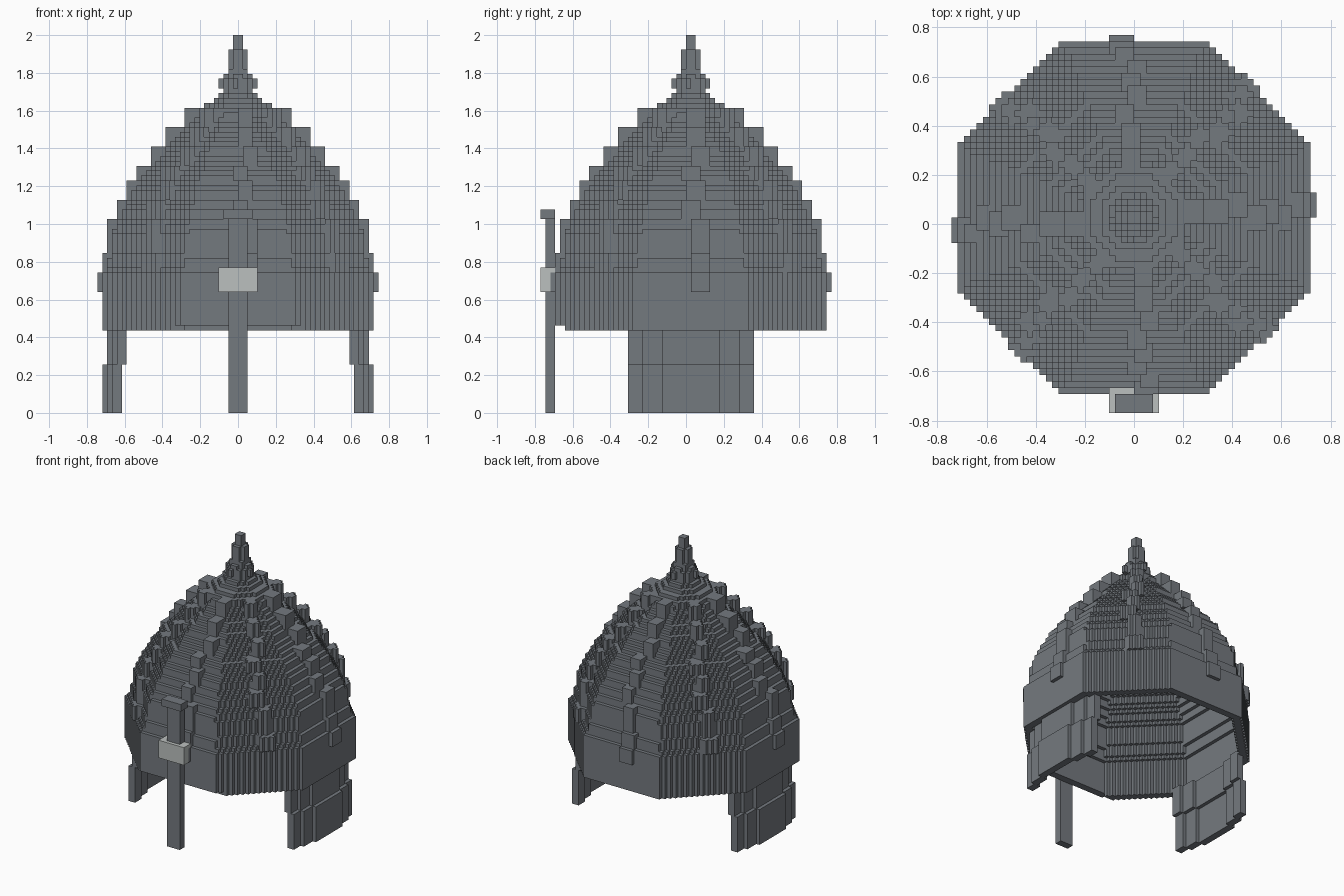
import bpy, bmesh, math, random
from mathutils import Vector

random.seed(4)
S = 2 / 78          # block size
MID = 1             # dome axis, in blocks along y
WALL = 2            # shell thickness in blocks

if "Cube" in bpy.data.objects:
    bpy.data.objects.remove(bpy.data.objects["Cube"], do_unlink=True)


def material(name, rgb):
    m = bpy.data.materials.new(name)
    m.use_nodes = True
    m.diffuse_color = (*rgb, 1)
    m.node_tree.nodes["Principled BSDF"].inputs["Base Color"].default_value = (*rgb, 1)
    return m


steel = material("dark steel", (0.175, 0.192, 0.212))
silver = material("light silver", (0.5, 0.53, 0.52))

# Six block sides: normal axis and direction
SIDES = [(axis, d) for axis in range(3) for d in (0, 1)]


def build(name, cells, mat):
    """Make one mesh from the exposed sides of a set of grid blocks."""
    bm = bmesh.new()
    verts = {}

    def vert(p):
        if p not in verts:
            verts[p] = bm.verts.new(Vector(p) * S)
        return verts[p]

    for c in cells:
        for axis, d in SIDES:
            n = list(c)
            n[axis] += 2 * d - 1
            if tuple(n) in cells:
                continue
            a, b = (axis + 1) % 3, (axis + 2) % 3
            ring = []
            for u, v in ((0, 0), (1, 0), (1, 1), (0, 1)):
                p = list(c)
                p[axis] += d
                p[a] += u
                p[b] += v
                ring.append(vert(tuple(p)))
            bm.faces.new(ring if d else ring[::-1])
    me = bpy.data.meshes.new(name)
    bm.to_mesh(me)
    bm.free()
    me.materials.append(mat)
    ob = bpy.data.objects.new(name, me)
    bpy.context.collection.objects.link(ob)


def box(name, lo, hi, mat):
    """Plain box between two grid corners."""
    lo, hi = Vector(lo) * S, Vector(hi) * S
    bpy.ops.mesh.primitive_cube_add(size=1, location=(lo + hi) / 2)
    ob = bpy.context.object
    ob.name = name
    ob.scale = hi - lo
    ob.data.materials.append(mat)


# Dome radius against height
PROFILE = [(0.4, 0.718), (0.74, 0.718), (0.76, 0.697), (0.85, 0.674), (0.94, 0.67),
           (1.03, 0.625), (1.13, 0.572), (1.23, 0.517), (1.31, 0.443), (1.41, 0.367),
           (1.51, 0.264), (1.61, 0.197), (1.68, 0.1), (1.71, 0.08), (1.77, 0.075),
           (1.83, 0.055), (1.92, 0.052), (1.93, 0.026), (2.2, 0.026)]


def radius(z):
    """Dome radius in blocks."""
    for (z0, r0), (z1, r1) in zip(PROFILE, PROFILE[1:]):
        if z <= z1:
            return (r0 + (r1 - r0) * (z - z0) / (z1 - z0)) / S


def in_octagon(x, y, r):
    x, y = abs(x), abs(y)
    return max(x, y) <= r and x + y <= max(1.4 * r, 1)


# Stud courses: bottom layer, top layer, sideways offset
starts = [25, 29, 33, 36, 40, 44, 48, 51, 55, 59, 63]
courses = [(a, b, 2 if a < 40 else random.choice((0, 1, 2)))
           for a, b in zip(starts, starts[1:])]

dome, spike, studs = set(), set(), set()
for k in range(17, 78):
    z = (k + 0.5) * S
    r = radius(z)
    inner = min(r, radius(z + 0.05)) - WALL
    course = next((c for c in courses if c[0] <= k < c[1]), None)
    for i in range(-30, 30):
        for j in range(-30, 30):
            x, y = i + 0.5, j + 0.5 - MID
            if in_octagon(x, y, r):
                if k == 17 and j < -25:
                    continue    # raised brow edge
                if k >= 66:
                    spike.add((i, j, k))
                elif k > 60 or not in_octagon(x, y, inner):
                    dome.add((i, j, k))
            elif course:
                # studs near the middle of each of the eight faces
                face = round(math.atan2(y, x) / (math.pi / 4))
                if k < 29 and face % 2:
                    continue
                ang = face * math.pi / 4
                u = x * math.cos(ang) + y * math.sin(ang)
                t = y * math.cos(ang) - x * math.sin(ang)
                half = 2 if k < 33 else 1.5
                reach = radius((course[0] + 0.5) * S) + 1
                if u <= reach and abs(t - course[2]) <= half:
                    studs.add((i, j, k))

# Small collar studs on the spike
for k in (67, 68):
    for i, j in ((-4, 0), (3, 0), (0, 4), (-1, -3)):
        studs.add((i, j, k))

build("dome_shell", dome, steel)
build("top_spike", spike, steel)
build("face_studs", studs, steel)

# Bowed cheek guards, flaring one block outward near the bottom
for name, side in (("left_cheek_guard", 1), ("right_cheek_guard", -1)):
    cells = set()
    for j in range(-12, 14):
        t = abs(j + 0.5 - MID) / 13
        bow = round(2.3 * t * t)
        for k in range(18):
            outer = (28 if k < 10 else 27) - bow
            for q in range(outer - 2, outer):
                cells.add((q if side > 0 else -q - 1, j, k))
    build(name, cells, steel)

# Nose guard with its top hook and clasp
box("nose_bar", (-2, -29, 0), (2, -27, 40), steel)
box("nose_bar_hook", (-3, -30, 40), (3, -27, 42), steel)
box("nose_bar_clasp", (-4, -30, 25), (4, -26, 30), silver)
